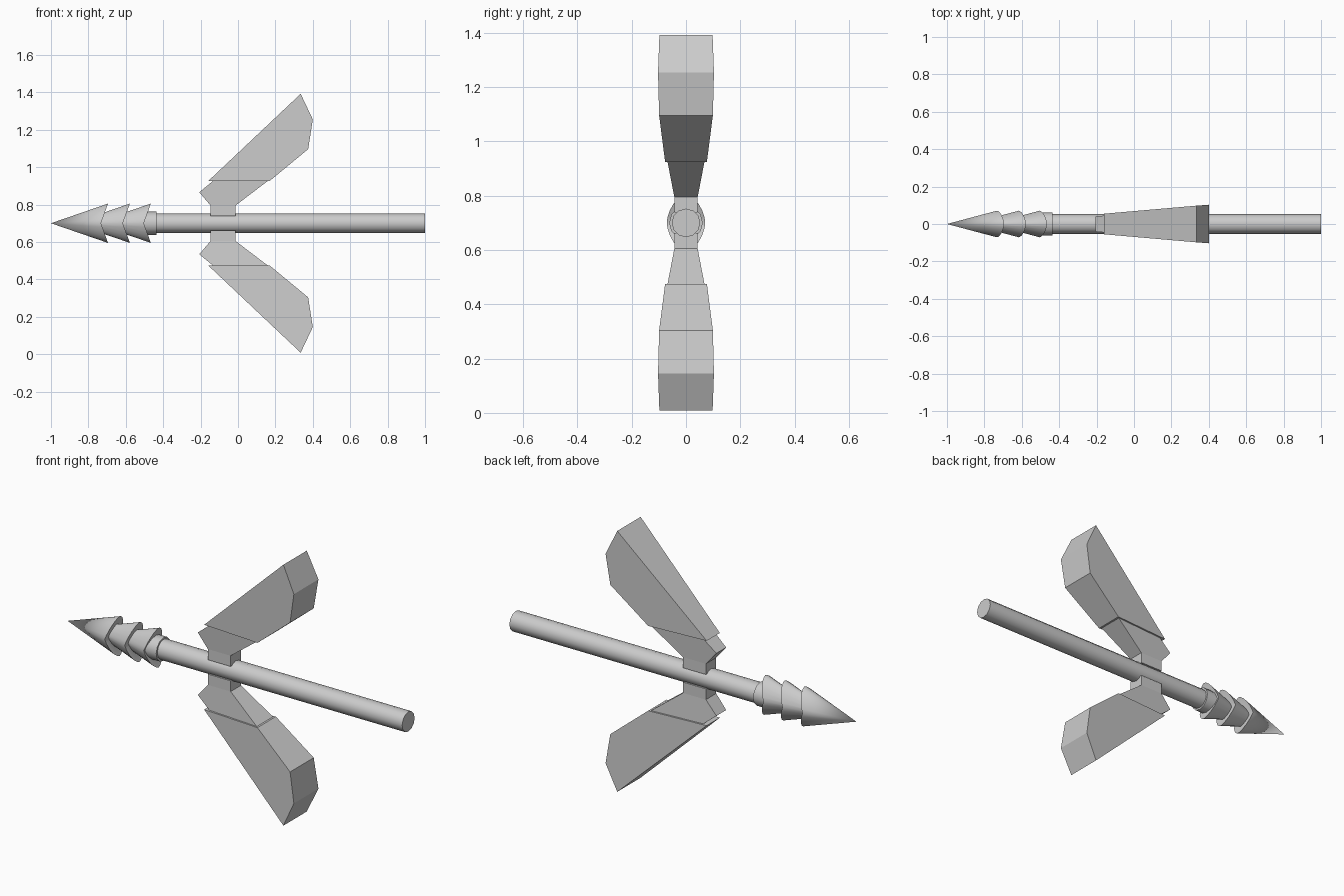
import bpy, bmesh, math

cube = bpy.data.objects.get("Cube")
if cube:
    bpy.data.objects.remove(cube)

AXIS = 0.70  # height of the shaft axis

grey = bpy.data.materials.new("plain grey")
grey.use_nodes = True
grey.diffuse_color = (0.6, 0.6, 0.6, 1)
grey.node_tree.nodes["Principled BSDF"].inputs["Base Color"].default_value = (0.6, 0.6, 0.6, 1)


def finish(bm, name, smooth=False):
    bmesh.ops.recalc_face_normals(bm, faces=bm.faces)
    mesh = bpy.data.meshes.new(name)
    bm.to_mesh(mesh)
    bm.free()
    mesh.materials.append(grey)
    ob = bpy.data.objects.new(name, mesh)
    bpy.context.collection.objects.link(ob)
    if smooth:
        bpy.ops.object.select_all(action='DESELECT')
        ob.select_set(True)
        bpy.context.view_layer.objects.active = ob
        bpy.ops.object.shade_smooth_by_angle(angle=math.radians(40))
    return ob


def rod(name, x0, x1, radius, sides=12):
    bm = bmesh.new()
    rings = []
    for x in (x0, x1):
        rings.append([bm.verts.new((x, radius * math.cos(a), AXIS + radius * math.sin(a)))
                      for a in (2 * math.pi * i / sides for i in range(sides))])
        bm.faces.new(rings[-1])
    for i in range(sides):
        j = (i + 1) % sides
        bm.faces.new((rings[0][i], rings[0][j], rings[1][j], rings[1][i]))
    return finish(bm, name, True)


def barb(name, shift, start, sides=24):
    """Flattened cone with a V-notched back; start is the fraction cut off the tip."""
    bm = bmesh.new()
    front, back = [], []
    for i in range(sides):
        a = 2 * math.pi * i / sides
        c, s = math.cos(a), math.sin(a)
        y = 0.071 * math.copysign(abs(c) ** 1.2, c)
        z = 0.105 * math.copysign(abs(s) ** 1.2, s)
        x = -0.733 + 0.038 * abs(z) / 0.105
        back.append(bm.verts.new((x + shift, y, AXIS + z)))
        if start:
            front.append(bm.verts.new((-1 + (x + 1) * start + shift, y * start, AXIS + z * start)))
    tip = None if start else bm.verts.new((-1 + shift, 0, AXIS))
    hub = bm.verts.new((-0.733 + shift, 0, AXIS))
    for i in range(sides):
        j = (i + 1) % sides
        bm.faces.new((back[i], back[j], hub))
        if start:
            bm.faces.new((front[i], front[j], back[j], back[i]))
        else:
            bm.faces.new((tip, back[j], back[i]))
    if start:
        bm.faces.new(front)
    return finish(bm, name, True)


def slab(name, outline, side):
    """Outline points are (x, distance from axis, half thickness)."""
    bm = bmesh.new()
    a = [bm.verts.new((x, -w, AXIS + side * d)) for x, d, w in outline]
    b = [bm.verts.new((x, w, AXIS + side * d)) for x, d, w in outline]
    bm.faces.new(a)
    bm.faces.new(b[::-1])
    for i in range(len(a)):
        j = (i + 1) % len(a)
        bm.faces.new((a[i], b[i], b[j], a[j]))
    return finish(bm, name)


# Shaft, collar and barbed head
rod("shaft", -0.52, 1.0, 0.0525)
rod("collar", -0.53, -0.437, 0.062)
barb("head_tip", 0, 0)
barb("head_barb_middle", 0.117, 0.5)
barb("head_barb_rear", 0.229, 0.5)

# Fin outlines
STEM = [(-0.147, 0.038, 0.043), (-0.013, 0.038, 0.043), (-0.013, 0.095, 0.043), (-0.147, 0.095, 0.043)]
NECK = [(-0.147, 0.095, 0.043), (-0.013, 0.095, 0.043), (0.158, 0.225, 0.068),
        (-0.135, 0.225, 0.047), (-0.207, 0.166, 0.041)]
BLADE = [(-0.16, 0.225, 0.055), (0.168, 0.225, 0.077), (0.375, 0.396, 0.099),
         (0.40, 0.555, 0.103), (0.335, 0.692, 0.098)]

for label, side in (("upper", 1), ("lower", -1)):
    slab(label + "_fin_stem", STEM, side)
    slab(label + "_fin_neck", NECK, side)
    slab(label + "_fin_blade", BLADE, side)
